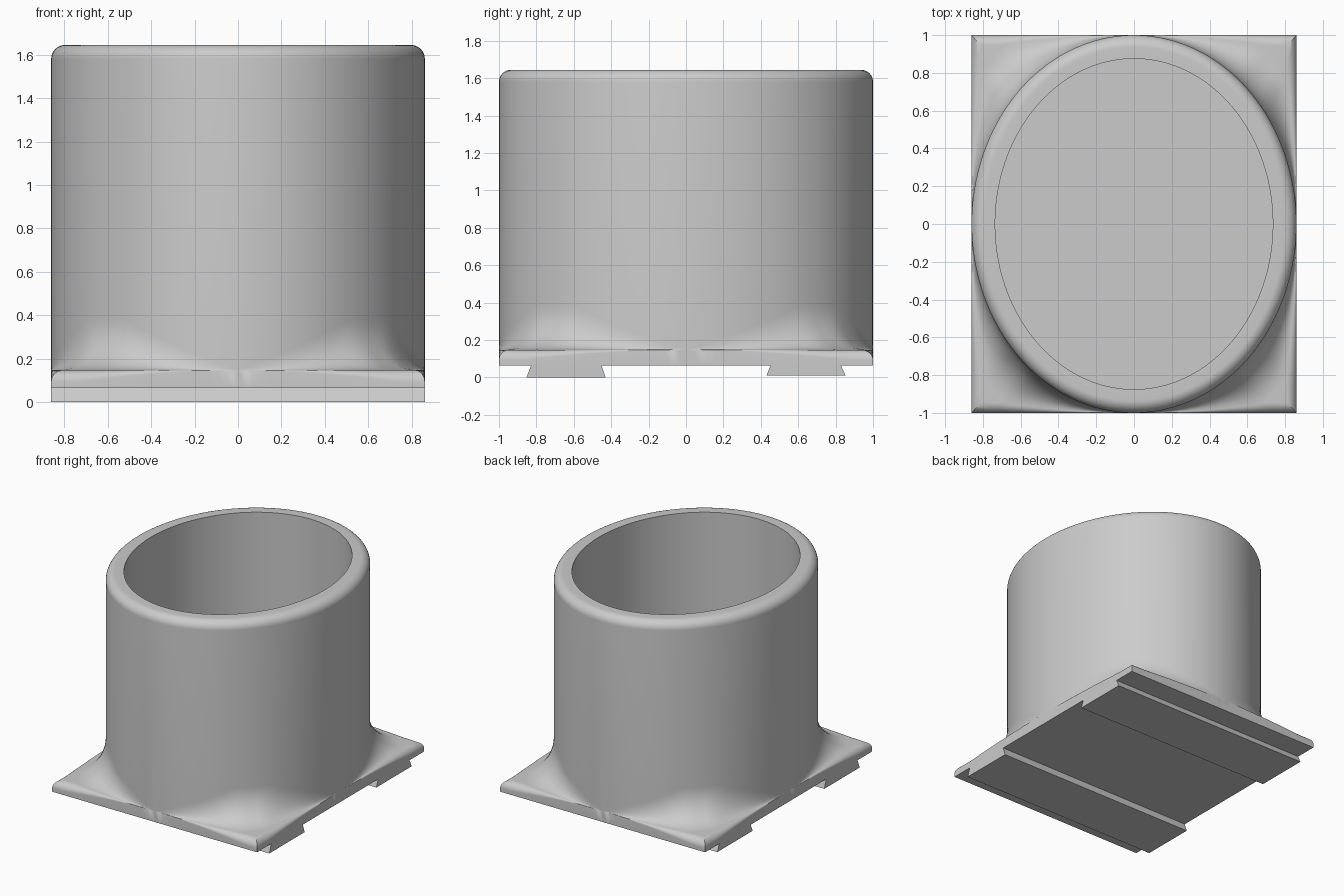
import bpy, bmesh
from math import sin, cos, pi, sqrt

cube = bpy.data.objects.get("Cube")
if cube:
    bpy.data.objects.remove(cube, do_unlink=True)

AX, AY = 0.86, 1.0                 # half width and half depth
TOP, PLATE, UNDER, FLOOR = 1.645, 0.148, 0.065, 0.17
WALL, RIM = 0.125, 0.065
SEG, STEPS = 160, 10

grey = bpy.data.materials.new("light_grey")
grey.use_nodes = True
colour = (0.6, 0.6, 0.6, 1)
grey.diffuse_color = colour
grey.node_tree.nodes["Principled BSDF"].inputs["Base Color"].default_value = colour


def finish(name, bm):
    bmesh.ops.remove_doubles(bm, verts=bm.verts, dist=0.0002)
    bmesh.ops.recalc_face_normals(bm, faces=bm.faces)
    mesh = bpy.data.meshes.new(name)
    bm.to_mesh(mesh)
    bm.free()
    mesh.materials.append(grey)
    obj = bpy.data.objects.new(name, mesh)
    bpy.context.collection.objects.link(obj)
    return obj


def section(angle):
    """Points from the inner floor over the rim, down the wall and out to the plate edge."""
    c, s = cos(angle), sin(angle)
    side = max(abs(c), abs(s))
    reach = 1 / side               # where the ray meets the plate edge
    gap = reach - 1
    extent = AX if abs(c) > abs(s) else AY

    def inset(d, z):
        return ((AX - d) * c, (AY - d) * s, z)

    def ray(r, z):
        return (AX * c * r, AY * s * r, z)

    pts = [inset(WALL, FLOOR), inset(WALL, TOP)]
    # rounded outer rim
    for i in range(STEPS + 1):
        a = pi / 2 * i / STEPS
        pts.append(inset(RIM * (1 - sin(a)), TOP - RIM * (1 - cos(a))))
    # concave blend into the plate, fading where the wall meets the edge
    rise = 0.235 * min(1, sqrt(gap / 0.25))
    bevel = min(0.055, 0.17 * gap)
    length = max(0, min(rise, reach * (1 - bevel / extent) - 1))
    for i in range(STEPS + 1):
        a = pi / 2 * i / STEPS
        pts.append(ray(1 + length * (1 - cos(a)), PLATE + rise * (1 - sin(a))))
    # rounded plate edge
    for i in range(STEPS + 1):
        a = pi / 2 * i / STEPS
        d = bevel * (1 - sin(a))
        pts.append(ray(reach * (1 - d / extent), PLATE - bevel * (1 - cos(a))))
    pts.append(ray(reach, UNDER))
    return pts


# Cup and base plate as one lofted body
bm = bmesh.new()
columns = [[bm.verts.new(p) for p in section(2 * pi * k / SEG)] for k in range(SEG)]
for k in range(SEG):
    a, b = columns[k], columns[(k + 1) % SEG]
    for i in range(len(a) - 1):
        bm.faces.new((a[i], b[i], b[i + 1], a[i + 1]))
bm.faces.new([col[0] for col in columns])
bm.faces.new([col[-1] for col in reversed(columns)])
body = finish("cup_and_base_plate", bm)
bpy.ops.object.select_all(action='DESELECT')
body.select_set(True)
bpy.context.view_layer.objects.active = body
bpy.ops.object.shade_smooth_by_angle(angle=0.6)

# Dovetail rails across the underside
for name, sign, bottom in (("front_rail", -1, 0.0), ("back_rail", 1, 0.01)):
    bm = bmesh.new()
    profile = ((0.43, bottom), (0.853, bottom), (0.828, UNDER), (0.452, UNDER))
    face = bm.faces.new([bm.verts.new((-AX, sign * y, z)) for y, z in profile])
    new = bmesh.ops.extrude_face_region(bm, geom=[face])["geom"]
    moved = [v for v in new if isinstance(v, bmesh.types.BMVert)]
    bmesh.ops.translate(bm, verts=moved, vec=(2 * AX, 0, 0))
    finish(name, bm)
